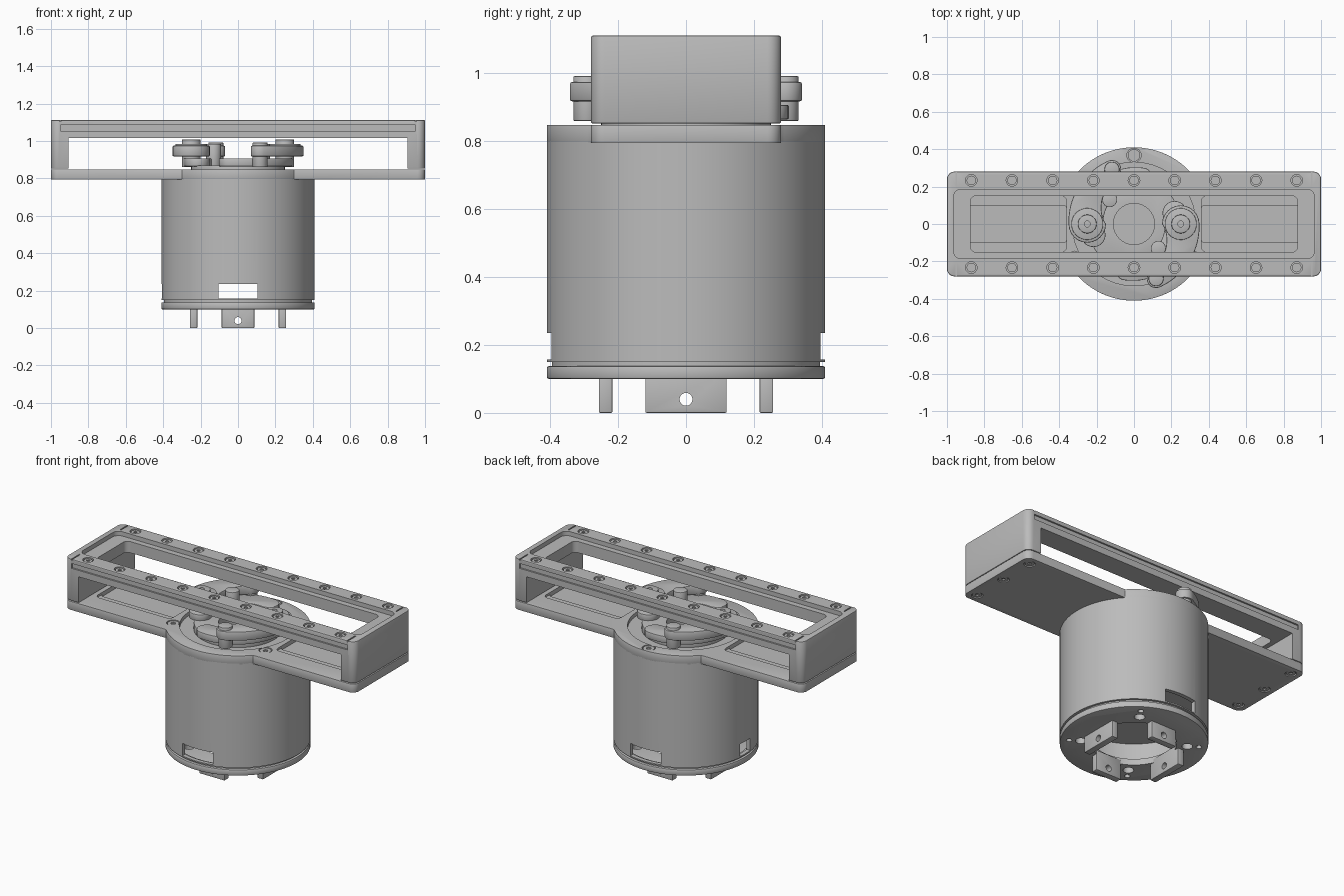
import bpy, bmesh
from math import sin, cos, pi, radians
from mathutils import Matrix

if "Cube" in bpy.data.objects:
    bpy.data.objects.remove(bpy.data.objects["Cube"])

grey = bpy.data.materials.new("machined grey")
grey.use_nodes = True
colour = (0.5, 0.5, 0.5, 1)
grey.diffuse_color = colour
grey.node_tree.nodes["Principled BSDF"].inputs["Base Color"].default_value = colour


def circle(r, x=0, y=0, n=32):
    return [(x + r * cos(2 * pi * i / n), y + r * sin(2 * pi * i / n)) for i in range(n)]


def rounded(x0, x1, y0, y1, r=0.0):
    if r == 0:
        return [(x0, y0), (x1, y0), (x1, y1), (x0, y1)]
    corners = [(x1 - r, y1 - r), (x0 + r, y1 - r), (x0 + r, y0 + r), (x1 - r, y0 + r)]
    return [(cx + r * cos(pi / 2 * (k + i / 6)), cy + r * sin(pi / 2 * (k + i / 6)))
            for k, (cx, cy) in enumerate(corners) for i in range(7)]


def curved_link(a0, a1, r0, r1, w0, w1, n=20):
    """Tapered arc outline with round ends, swept clockwise."""
    def at(t, side):
        a, r, w = a0 + (a1 - a0) * t, r0 + (r1 - r0) * t, w0 + (w1 - w0) * t
        return ((r + side * w) * cos(a), (r + side * w) * sin(a))

    def cap(a, r, w, start):
        return [(r * cos(a) + w * cos(start - pi * i / 12),
                 r * sin(a) + w * sin(start - pi * i / 12)) for i in range(1, 12)]
    return ([at(i / n, 1) for i in range(n + 1)] + cap(a1, r1, w1, a1)
            + [at(1 - i / n, -1) for i in range(n + 1)] + cap(a0, r0, w0, a0 + pi))


def prism(name, pts, z0, z1, matrix=None, bevel=0.0):
    bm = bmesh.new()
    face = bm.faces.new([bm.verts.new((x, y, z0)) for x, y in pts])
    out = bmesh.ops.extrude_face_region(bm, geom=[face])
    bmesh.ops.translate(bm, vec=(0, 0, z1 - z0),
                        verts=[v for v in out["geom"] if isinstance(v, bmesh.types.BMVert)])
    bmesh.ops.recalc_face_normals(bm, faces=bm.faces)
    if matrix:
        bm.transform(matrix)
    mesh = bpy.data.meshes.new(name)
    bm.to_mesh(mesh)
    bm.free()
    mesh.materials.append(grey)
    ob = bpy.data.objects.new(name, mesh)
    bpy.context.collection.objects.link(ob)
    if bevel:
        add_bevel(ob, bevel)
    return ob


def apply(ob, mod):
    bpy.context.view_layer.objects.active = ob
    bpy.ops.object.modifier_apply(modifier=mod.name)


def add_bevel(ob, width):
    mod = ob.modifiers.new("edge", 'BEVEL')
    mod.width, mod.segments, mod.limit_method = width, 2, 'ANGLE'
    mod.angle_limit = radians(40)
    apply(ob, mod)


def combine(ob, other, operation='DIFFERENCE'):
    mod = ob.modifiers.new("shape", 'BOOLEAN')
    mod.object, mod.operation, mod.solver = other, operation, 'EXACT'
    apply(ob, mod)
    bpy.data.objects.remove(other)


def cut(ob, pts, z0, z1, matrix=None):
    combine(ob, prism("cutter", pts, z0, z1, matrix))


along_y = Matrix.Rotation(pi / 2, 4, 'X')      # prism axis becomes y
along_x = Matrix.Rotation(pi / 2, 4, 'Z') @ along_y

# Screw: a shallow head with a hex socket
def screw(name, x, y, z, r, flip=False):
    head = prism(name, circle(r, n=24), -0.01, 0)
    cut(head, circle(r * 0.45, n=6), -0.007, 0.01)
    head.location = (x, y, z)
    if flip:
        head.rotation_euler.x = pi
    return head


# Motor housing: hollow can with cable windows near the bottom
housing = prism("motor_housing", circle(0.41, n=96), 0.15, 0.8)
cut(housing, circle(0.385, n=96), 0.1, 0.32)
cut(housing, rounded(-0.105, 0.105, 0.158, 0.235), -0.5, 0.5, along_y)
cut(housing, rounded(-0.05, 0.05, 0.158, 0.235), -0.5, -0.3, along_x)
cut(housing, circle(0.11), 0.6, 0.9)
groove = prism("housing_groove", circle(0.395, n=96), 0.13, 0.152)
cut(groove, circle(0.37, n=96), 0.1, 0.2)

# Base plate with central bore and mounting holes
base = prism("base_plate", circle(0.41, n=96), 0.1, 0.138, bevel=0.006)
cut(base, circle(0.235, n=64), 0, 0.3)
for i in range(4):
    a = radians(56 + 90 * i)
    cut(base, circle(0.03, 0.295 * cos(a), 0.295 * sin(a), 20), 0, 0.3)
    cut(base, circle(0.016, 0.36 * cos(a), 0.36 * sin(a), 16), 0, 0.3)

# Four drilled mounting tabs below the base
for side in (-1, 1):
    for name, axis, half in (("front_back_tab", along_y, 0.087), ("side_tab", along_x, 0.12)):
        d = side * 0.237
        tab = prism(name, rounded(-half, half, 0, 0.125), d - 0.02, d + 0.02, axis, 0.004)
        cut(tab, circle(0.019, 0, 0.04, 20), d - 0.1, d + 0.1, axis)

# Lower plate: long bar merged with a round flange
plate = prism("lower_plate", rounded(-1, 1, -0.28, 0.28, 0.04), 0.795, 0.848)
combine(plate, prism("flange", circle(0.41, n=96), 0.795, 0.848), 'UNION')
add_bevel(plate, 0.006)
cut(plate, circle(0.33, n=64), 0.825, 0.9)
for s in (-1, 1):
    x0, x1 = sorted((s * 0.36, s * 0.88))
    cut(plate, rounded(x0, x1, -0.15, 0.15, 0.03), 0.835, 0.9)
    cut(plate, rounded(x0, x1, -0.1, 0.1, 0.02), 0.822, 0.9)
    for y in (-0.225, 0, 0.225):
        cut(plate, circle(0.032, s * 0.94, y, 24), 0.7, 0.807)
        screw("plate_screw", s * 0.94, y, 0.798, 0.027, True)
cut(plate, circle(0.11), 0.7, 0.9)
for deg in (90, 210, 330):
    x, y = 0.367 * cos(radians(deg)), 0.367 * sin(radians(deg))
    cut(plate, circle(0.038, x, y, 24), 0.832, 0.9)
    screw("flange_screw", x, y, 0.845, 0.033)

# Upper frame: end blocks and two long rails around an opening
frame = prism("upper_frame", rounded(-1, 1, -0.28, 0.28, 0.04), 0.852, 1.112, bevel=0.006)
cut(frame, rounded(-0.905, 0.905, 0.8, 1.015), -0.5, 0.5, along_y)
cut(frame, rounded(-0.965, 0.965, -0.185, 0.185, 0.04), 1.085, 1.2)
cut(frame, rounded(-0.875, 0.875, -0.15, 0.15, 0.03), 0.9, 1.2)
for s in (-1, 1):
    y0, y1 = sorted((s * 0.27, s * 0.3))
    cut(frame, rounded(-0.95, 0.95, 1.055, 1.085), y0, y1, along_y)
    y0, y1 = sorted((s * 0.2, s * 0.3))
    for x in (-0.95, 0.95):
        cut(frame, rounded(x - 0.004, x + 0.004, y0, y1), 1.105, 1.2)
    for i in range(-4, 5):
        cut(frame, circle(0.031, i * 0.2175, s * 0.233, 24), 1.097, 1.2)
        screw("rail_screw", i * 0.2175, s * 0.233, 1.107, 0.025)

# Rotor base disc with open centre
rotor = prism("rotor_disc", circle(0.25, n=64), 0.815, 0.87, bevel=0.004)
cut(rotor, circle(0.11), 0.7, 1)

# Paired curved links, pivots and end pins
for turn in (0, pi):
    spin = Matrix.Rotation(turn, 4, 'Z')
    prism("lower_link", curved_link(radians(15), radians(-100), 0.225, 0.245, 0.065, 0.06),
          0.865, 0.907, spin, 0.004)
    prism("upper_link", curved_link(0, radians(-68), 0.25, 0.315, 0.1, 0.05),
          0.918, 0.975, spin, 0.006)
    spacer = prism("link_pivot", circle(0.05, 0.25, 0), 0.86, 1.008, spin, 0.004)
    cut(spacer, circle(0.016, 0.25, 0, 16), 0.98, 1.1, spin)
    prism("pivot_washer", circle(0.085, 0.25, 0), 0.97, 0.985, spin, 0.003)
    prism("link_pin", circle(0.04, 0.118, -0.292), 0.86, 0.992, spin, 0.004)
    prism("rotor_stud", circle(0.04, 0.13, -0.13), 0.86, 0.985, spin, 0.004)

# Smooth the round walls while keeping the edges crisp
for ob in bpy.context.collection.objects:
    if ob.type == 'MESH' and ob.data.materials and ob.data.materials[0] == grey:
        bpy.ops.object.select_all(action='DESELECT')
        ob.select_set(True)
        bpy.context.view_layer.objects.active = ob
        bpy.ops.object.shade_smooth_by_angle(angle=radians(30))
